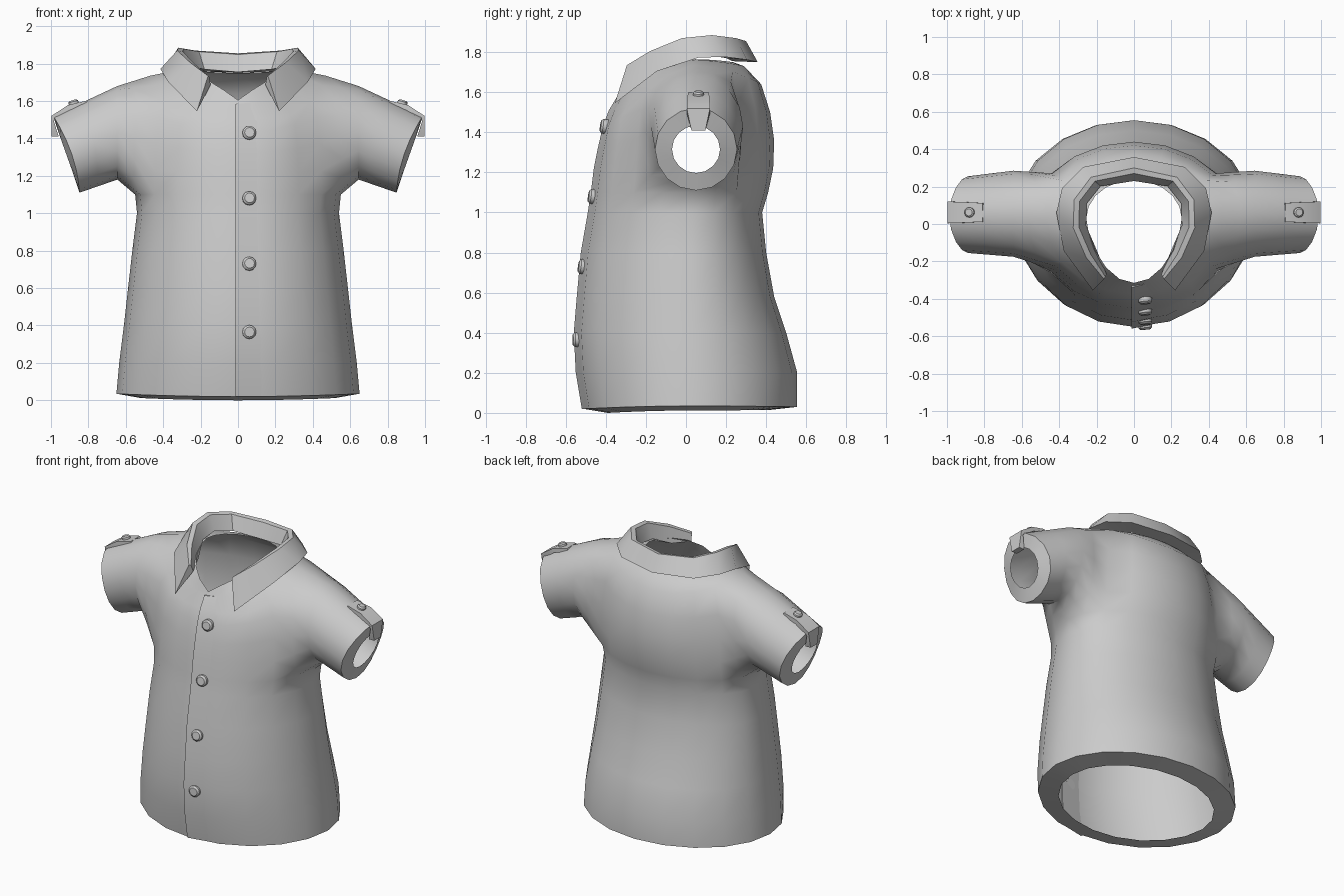
import bpy, bmesh, math
from mathutils import Vector

if "Cube" in bpy.data.objects:
    bpy.data.objects.remove(bpy.data.objects["Cube"])

mat = bpy.data.materials.new("grey_cloth")
mat.diffuse_color = (0.6, 0.6, 0.6, 1)
mat.use_nodes = True
mat.node_tree.nodes["Principled BSDF"].inputs["Base Color"].default_value = mat.diffuse_color


def finish(name, bm, angle=40, recalc=True):
    if recalc:
        bmesh.ops.recalc_face_normals(bm, faces=bm.faces)
    me = bpy.data.meshes.new(name)
    bm.to_mesh(me)
    bm.free()
    me.materials.append(mat)
    ob = bpy.data.objects.new(name, me)
    bpy.context.collection.objects.link(ob)
    bpy.ops.object.select_all(action='DESELECT')
    ob.select_set(True)
    bpy.context.view_layer.objects.active = ob
    bpy.ops.object.shade_smooth_by_angle(angle=math.radians(angle))
    return ob


def loft(name, sections, angle=40):
    """Skin closed cross-sections and cap both ends."""
    bm = bmesh.new()
    rows = [[bm.verts.new(p) for p in s] for s in sections]
    n = len(rows[0])
    for a, b in zip(rows, rows[1:]):
        for i in range(n):
            bm.faces.new((a[i], a[(i + 1) % n], b[(i + 1) % n], b[i]))
    bm.faces.new(rows[0])
    bm.faces.new(rows[-1][::-1])
    return finish(name, bm, angle)


# Rings: half width, front y, back y, front z, side z, back z, z blend power
RINGS = [
    (.52, -.39, .42, .0, .012, .015, 2),                                    # turned-in hem
    (.65, -.51, .555, .02, .035, .03, 2), (.635, -.54, .555, .2, .2, .2, 2),
    (.61, -.55, .50, .4, .4, .4, 2), (.59, -.535, .44, .58, .58, .58, 2),
    (.565, -.515, .40, .8, .8, .8, 2), (.54, -.48, .38, 1.0, 1.0, 1.0, 2),
    (.55, -.465, .41, 1.1, 1.1, 1.1, 2), (.55, -.45, .435, 1.22, 1.23, 1.22, 2),
    (.54, -.43, .44, 1.32, 1.4, 1.36, 2), (.52, -.405, .42, 1.43, 1.56, 1.5, 2),
    (.47, -.375, .375, 1.51, 1.735, 1.64, 5), (.35, -.33, .29, 1.585, 1.76, 1.73, 2.6),
    (.255, -.315, .235, 1.605, 1.765, 1.75, .9),                            # neckline
]
N, CY = 20, .03
LOW, HIGH = 7, 11          # armhole rows
COL0, COL1 = 3, 7          # armhole columns


def ring_point(i, k):
    hw, yf, yb, zf, zs, zb, p = RINGS[i]
    t = 2 * math.pi * k / N
    s, c = math.sin(t), math.cos(t)
    if c > 0:
        y, z0 = CY + c ** (1.3 if i == len(RINGS) - 1 else 1) * (yf - CY), zf
    else:
        y, z0, p = CY - c * (yb - CY), zb, 2
    return Vector((hw * s, y, z0 + (zs - z0) * min(1, abs(s)) ** p))


def sleeve_ring(cx, cz, lean, rz, cy, ry, pull=0):
    """Sixteen points around the sleeve, starting low at the front."""
    pts = []
    for j in range(16):
        a = math.radians(-135 + 22.5 * j)
        s, c = math.sin(a), math.cos(a)
        pts.append(Vector((cx + lean * s - pull * c * c, cy + ry * c, cz + rz * s)))
    return pts


# Shirt body with sleeves, one cloth surface with turned-in hems
bm = bmesh.new()
grid = [[bm.verts.new(ring_point(i, k)) for k in range(N)] for i in range(len(RINGS))]
for i in range(len(RINGS) - 1):
    for k in range(N):
        if LOW <= i < HIGH and (COL0 <= k < COL1 or N - COL1 <= k < N - COL0):
            continue
        m = (k + 1) % N
        bm.faces.new((grid[i][k], grid[i][m], grid[i + 1][m], grid[i + 1][k]))

hole = ([(LOW, k) for k in range(COL0, COL1)] + [(i, COL1) for i in range(LOW, HIGH)]
        + [(HIGH, k) for k in range(COL1, COL0, -1)] + [(i, COL0) for i in range(HIGH, LOW, -1)])
upper = sleeve_ring(.645, 1.43, .0, .25, .055, .23)
cuff = sleeve_ring(.918, 1.315, .07, .205, .05, .205, .03)
cuff_hem = sleeve_ring(.918, 1.315, .042, .118, .05, .12)
base = [ring_point(i, k) for i, k in hole]
blend = [a.lerp(b, .55) for a, b in zip(base, upper)]
middle = [a.lerp(b, .5) for a, b in zip(upper, cuff)]
for side in (1, -1):
    prev = [grid[i][k if side > 0 else N - k] for i, k in hole]
    for pts in (blend, upper, middle, cuff, cuff_hem):
        row = [bm.verts.new((side * p.x, p.y, p.z)) for p in pts]
        for j in range(16):
            n = (j + 1) % 16
            f = (prev[j], prev[n], row[n], row[j])
            bm.faces.new(f if side > 0 else f[::-1])
        prev = row
finish("shirt_body", bm, 60, recalc=False)

# Front placket: a thin overlap with a step along its left edge
sections = []
for i in range(1, len(RINGS) - 1):
    a, b = ring_point(i, 0), ring_point(i, 1)
    c = a.lerp(b, .7)
    sections.append([a + Vector((-.014, .006, 0)), a + Vector((-.014, -.01, 0)),
                     c + Vector((0, .001, 0)), c + Vector((0, .006, 0))])
loft("front_placket", sections)

# Collar: bottom outer edge and top edge, from the front point round to the back
STATIONS = [
    ((.22, -.355, 1.545), (.16, -.295, 1.735)),
    ((.375, -.145, 1.705), (.255, -.18, 1.805)),
    ((.415, .06, 1.772), (.325, -.02, 1.87)),
    ((.385, .19, 1.777), (.32, .13, 1.885)),
    ((.27, .305, 1.762), (.23, .25, 1.87)),
    ((0, .358, 1.75), (0, .30, 1.855)),
]
half = []
for n, (low, top) in enumerate(STATIONS):
    low, top = Vector(low), Vector(top)
    inward = (Vector((0, CY, 0)) - Vector((top.x, top.y, 0))).normalized()
    lip, foot, drop = (.015, .03, .05) if n == 0 else (.03, .07, .1)
    half.append([low, top, top + inward * lip + Vector((0, 0, -.006)),
                 top + inward * foot + Vector((0, 0, -drop))])
mirrored = [[Vector((-p.x, p.y, p.z)) for p in s] for s in half[-2::-1]]
loft("collar", half + mirrored, 35)


# Buttons
def button(name, loc, normal, radius, depth):
    bm = bmesh.new()
    bmesh.ops.create_cone(bm, cap_ends=True, segments=12, radius1=radius, radius2=radius, depth=depth)
    rim = [e for e in bm.edges if all(v.co.z > 0 for v in e.verts)]
    bmesh.ops.bevel(bm, geom=rim, offset=depth * .3, segments=1, affect='EDGES')
    q = Vector(normal).to_track_quat('Z', 'Y')
    for v in bm.verts:
        v.co = q @ v.co + Vector(loc)
    finish(name, bm, 35)


for n, (y, z) in enumerate([(-.41, 1.43), (-.47, 1.08), (-.52, .73), (-.548, .365)]):
    button(f"front_button_{n + 1}", (.06, y, z), (.1, -1, .15 if z > .5 else .02), .037, .034)

# Sleeve tabs folded over the cuffs, each with a button
PATH = [(.81, 1.602, .05), (.91, 1.578, .055), (.998, 1.52, .058), (.998, 1.41, .035)]
for side, word in ((1, "right"), (-1, "left")):
    sections = []
    for n, (x, z, w) in enumerate(PATH):
        dx, dz = (-.04, 0) if n == 3 else (-.012, -.025)
        sections.append([(side * x, .062 - w, z), (side * x, .062 + w, z),
                         (side * (x + dx), .062 + w, z + dz), (side * (x + dx), .062 - w, z + dz)])
    loft(f"sleeve_tab_{word}", sections, 30)
    button(f"tab_button_{word}", (side * .88, .062, 1.592), (side * .3, 0, 1), .027, .026)
